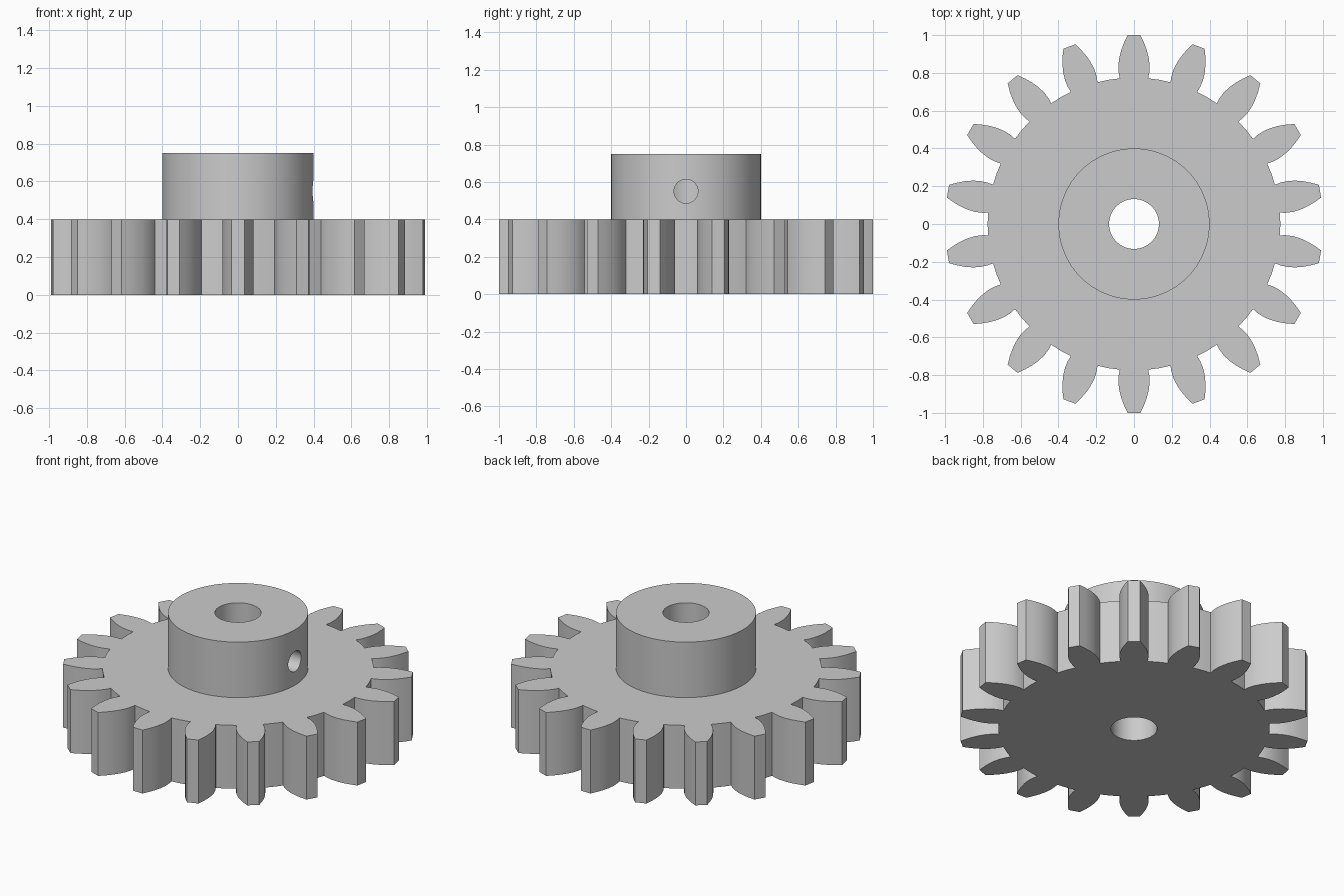
import bpy, bmesh
from math import radians, pi
from mathutils import Matrix, Vector

if "Cube" in bpy.data.objects:
    bpy.data.objects.remove(bpy.data.objects["Cube"], do_unlink=True)

TEETH = 18
ROOT_R = 0.775
PLATE_H, HUB_TOP = 0.4, 0.75
HUB_R, BORE_R, SCREW_R = 0.4, 0.132, 0.064

steel = bpy.data.materials.new("grey steel")
steel.use_nodes = True
colour = (0.6, 0.6, 0.6, 1)
steel.diffuse_color = colour
steel.node_tree.nodes["Principled BSDF"].inputs["Base Color"].default_value = colour


def add_object(name, bm):
    bmesh.ops.recalc_face_normals(bm, faces=bm.faces)
    mesh = bpy.data.meshes.new(name)
    bm.to_mesh(mesh)
    bm.free()
    mesh.materials.append(steel)
    obj = bpy.data.objects.new(name, mesh)
    bpy.context.collection.objects.link(obj)
    return obj


def cylinder(name, radius, start, end, sides):
    """Solid cylinder between two points."""
    start, end = Vector(start), Vector(end)
    axis = end - start
    turn = axis.to_track_quat('Z', 'Y').to_matrix().to_4x4()
    bm = bmesh.new()
    bmesh.ops.create_cone(bm, cap_ends=True, segments=sides, radius1=radius,
                          radius2=radius, depth=axis.length,
                          matrix=Matrix.Translation((start + end) / 2) @ turn)
    return add_object(name, bm)


def combine(target, tool, operation):
    """Apply a boolean and discard the tool."""
    tool.hide_render = True
    mod = target.modifiers.new(operation.title(), 'BOOLEAN')
    mod.operation = operation
    mod.solver = 'EXACT'
    mod.object = tool
    bpy.ops.object.select_all(action='DESELECT')
    bpy.context.view_layer.objects.active = target
    target.select_set(True)
    bpy.ops.object.modifier_apply(modifier=mod.name)
    bpy.data.objects.remove(tool, do_unlink=True)


# Toothed plate: one flank (radial distance, half width), mirrored and repeated
flank = [(0.771, 0.075), (0.8, 0.081), (0.84, 0.083), (0.88, 0.078),
         (0.92, 0.068), (0.96, 0.053), (1.0, 0.034)]
tooth = [(r, -w) for r, w in flank] + [(r, w) for r, w in reversed(flank)]
step = 2 * pi / TEETH
bm = bmesh.new()
outline = []
for i in range(TEETH):
    angle = radians(90) + i * step
    spin = Matrix.Rotation(angle, 3, 'Z')
    outline += [spin @ Vector((r, w, 0)) for r, w in tooth]
    outline.append(Matrix.Rotation(angle + step / 2, 3, 'Z') @ Vector((ROOT_R, 0, 0)))
face = bm.faces.new([bm.verts.new(p) for p in outline])
extruded = bmesh.ops.extrude_face_region(bm, geom=[face])
top = [v for v in extruded["geom"] if isinstance(v, bmesh.types.BMVert)]
bmesh.ops.translate(bm, verts=top, vec=(0, 0, PLATE_H))
gear = add_object("gear_wheel", bm)

# Hub, shaft bore and set screw hole
combine(gear, cylinder("hub", HUB_R, (0, 0, 0.2), (0, 0, HUB_TOP), 96), 'UNION')
combine(gear, cylinder("bore", BORE_R, (0, 0, -0.1), (0, 0, 1), 64), 'DIFFERENCE')
combine(gear, cylinder("screw_hole", SCREW_R, (0, 0, 0.55), (0.6, 0, 0.55), 40), 'DIFFERENCE')

bpy.ops.object.shade_smooth_by_angle(angle=radians(30))
